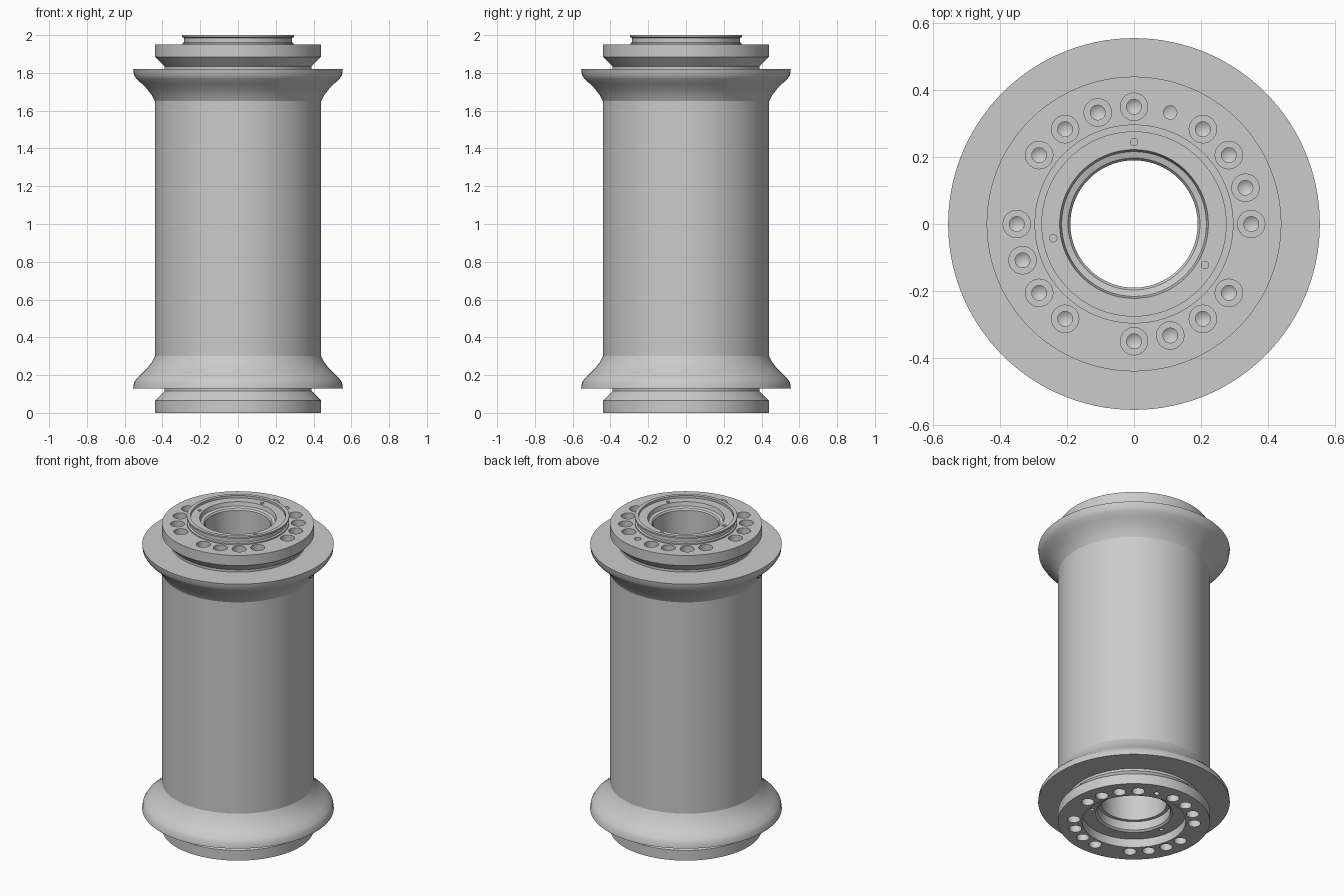
import bpy, bmesh, math
from mathutils import Vector

if "Cube" in bpy.data.objects:
    bpy.data.objects.remove(bpy.data.objects["Cube"], do_unlink=True)

H = 1.95        # height between the two end faces
BORE = 0.19

grey = bpy.data.materials.new("plain_grey")
grey.use_nodes = True
colour = (0.6, 0.6, 0.6, 1)
grey.diffuse_color = colour
grey.node_tree.nodes["Principled BSDF"].inputs["Base Color"].default_value = colour


def revolve(bm, profile, steps, x=0.0, y=0.0, closed=False):
    """Spin (radius, z) points around a vertical axis through x, y."""
    verts = [bm.verts.new((x + r, y, z)) for r, z in profile]
    pairs = list(zip(verts, verts[1:]))
    if closed:
        pairs.append((verts[-1], verts[0]))
    edges = [bm.edges.new(p) for p in pairs]
    bmesh.ops.spin(bm, geom=verts + edges, cent=(x, y, 0), axis=(0, 0, 1),
                   angle=math.tau, steps=steps, use_merge=True)


def make_object(name, bm):
    bmesh.ops.remove_doubles(bm, verts=bm.verts, dist=0.0001)
    bmesh.ops.recalc_face_normals(bm, faces=bm.faces)
    mesh = bpy.data.meshes.new(name)
    bm.to_mesh(mesh)
    bm.free()
    mesh.materials.append(grey)
    ob = bpy.data.objects.new(name, mesh)
    bpy.context.collection.objects.link(ob)
    return ob


# Outer outline of the lower half: end disc, groove, flared flange, barrel
lower = [(0.44, 0), (0.44, 0.065), (0.39, 0.115), (0.39, 0.13),
         (0.555, 0.13), (0.551, 0.16), (0.537, 0.182), (0.512, 0.205),
         (0.482, 0.235), (0.455, 0.27), (0.44, 0.30)]
upper = [(r, H - z) for r, z in reversed(lower)]

# Raised spigot on top, with a grooved rim and stepped mouth
spigot = [(0.295, H), (0.295, 1.958), (0.285, 1.962), (0.285, 1.985),
          (0.297, 1.99), (0.297, 2.0), (0.275, 2.0), (0.275, 1.985),
          (0.222, 1.985), (0.216, 1.96), (0.197, 1.955), (BORE, 1.945)]

# Stepped mouth and socket underneath
socket = [(BORE, 0.12), (0.21, 0.12), (0.21, 0.065), (0.222, 0.055),
          (0.30, 0.055), (0.30, 0)]

bm = bmesh.new()
revolve(bm, lower + upper + spigot + socket, 120, closed=True)
body = make_object("spool_body", bm)

# Bolt holes, dowel holes and pin holes in both ends
bm = bmesh.new()


def polar(radius, degrees):
    a = math.radians(degrees)
    return radius * math.cos(a), radius * math.sin(a)


for k in range(20):
    x, y = polar(0.35, 18 * k)
    if k in (9, 14, 19):
        continue                       # gaps in the bolt circle
    if k == 4:                         # dowel hole
        revolve(bm, [(0, 1.89), (0.02, 1.9), (0.02, 2.02), (0, 2.02)], 20, x, y)
        revolve(bm, [(0, -0.05), (0.016, -0.05), (0.016, 0.05), (0, 0.06)], 20, x, y)
    else:                              # counterbored above, plain below
        revolve(bm, [(0, 1.845), (0.022, 1.86), (0.022, 1.892), (0.041, 1.892),
                     (0.041, 2.02), (0, 2.02)], 28, x, y)
        revolve(bm, [(0, -0.05), (0.037, -0.05), (0.037, 0.065), (0, 0.065)], 28, x, y)

for degrees in (90, 190, 330):         # small pin holes near the bore
    x, y = polar(0.245, degrees)
    revolve(bm, [(0, 1.965), (0.011, 1.965), (0.011, 2.02), (0, 2.02)], 16, x, y)
    revolve(bm, [(0, 0.02), (0.011, 0.02), (0.011, 0.075), (0, 0.075)], 16, x, y)

cutter = make_object("hole_cutter", bm)
cutter.hide_render = True

# Cut the holes, then drop the cutter
mod = body.modifiers.new("holes", 'BOOLEAN')
mod.operation = 'DIFFERENCE'
mod.solver = 'EXACT'
mod.object = cutter
bpy.context.view_layer.objects.active = body
body.select_set(True)
bpy.ops.object.modifier_apply(modifier=mod.name)
bpy.data.objects.remove(cutter, do_unlink=True)

# Smooth curves with crisp edges
bpy.ops.object.shade_smooth_by_angle(angle=math.radians(25.5))
